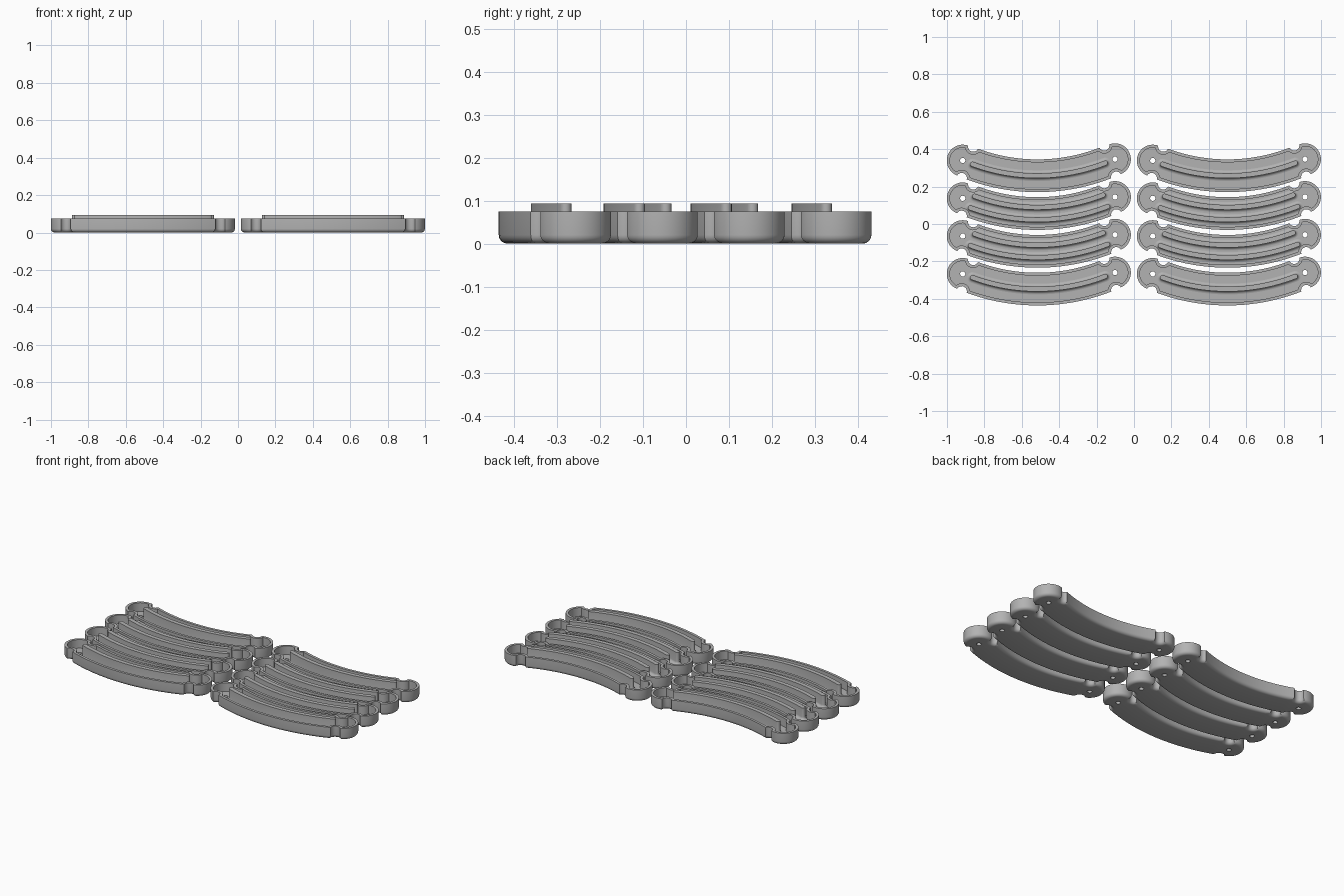
import bpy, bmesh
from math import sin, cos, acos, atan2, sqrt, pi, radians

cube = bpy.data.objects.get("Cube")
if cube:
    bpy.data.objects.remove(cube, do_unlink=True)

BEND = 0.3605        # half length of the curved band (arc radius is 1)
LOBE = BEND + 0.058  # lobe centre along the band
LOBE_R, HALF_W = 0.085, 0.0875
NOTCH_T, NOTCH_N, NOTCH_R = BEND + 0.031, 0.09, 0.028
FLOOR, RIM, WALL, RIB_TOP = 0.02, 0.074, 0.016, 0.093

grey = bpy.data.materials.new("light_grey")
grey.use_nodes = True
colour = (0.45, 0.45, 0.45, 1)
grey.diffuse_color = colour
grey.node_tree.nodes["Principled BSDF"].inputs["Base Color"].default_value = colour


def bend(t, n):
    """Wrap straight coordinates round the arc; the ends stay straight."""
    a = max(-BEND, min(BEND, t))
    e = t - a
    return ((1 - n) * sin(a) + e * cos(a), 1 - (1 - n) * cos(a) + e * sin(a))


def arc(ct, cn, r, a0, a1, steps):
    return [(ct + r * cos(a0 + (a1 - a0) * i / steps),
             cn + r * sin(a0 + (a1 - a0) * i / steps)) for i in range(steps + 1)]


def full_loop(q):
    """Mirror a quarter outline into a closed loop."""
    return (q + [(-t, n) for t, n in reversed(q[:-1])]
            + [(-t, -n) for t, n in q[1:]]
            + [(t, -n) for t, n in reversed(q[1:-1])])


def tray_outline(d):
    """Tray outline moved inwards by d: lobe, notch, band edge."""
    r, rn, h = LOBE_R - d, NOTCH_R + d, HALF_W - d
    dt, dn = NOTCH_T - LOBE, NOTCH_N
    c = sqrt(dt * dt + dn * dn)
    tip = atan2(dn, dt) - acos((r * r + c * c - rn * rn) / (2 * r * c))
    q = arc(LOBE, 0, r, 0, tip, 16)
    start = atan2(q[-1][1] - NOTCH_N, q[-1][0] - NOTCH_T)
    corner = NOTCH_T - sqrt(rn * rn - (NOTCH_N - h) ** 2)
    end = atan2(h - NOTCH_N, corner - NOTCH_T)
    if end > 0:
        end -= 2 * pi
    q += arc(NOTCH_T, NOTCH_N, rn, start, end, 10)[1:]
    q += [(corner * (1 - i / 16), h) for i in range(1, 17)]
    return full_loop(q)


def rib_outline(w):
    q = arc(0.363, 0, w, 0, pi / 2, 6)
    return full_loop(q + [(0.363 * (1 - i / 16), w) for i in range(1, 17)])


def ring(bm, outline, z, shift=0):
    vs = [bm.verts.new((*bend(t, n + shift), z)) for t, n in outline]
    edges = [bm.edges.new((vs[i - 1], vs[i])) for i in range(len(vs))]
    return vs, edges


def skin(bm, rings):
    for (a, _), (b, _) in zip(rings, rings[1:]):
        for i in range(len(a)):
            bm.faces.new((a[i - 1], a[i], b[i], b[i - 1]))


def to_mesh(bm, name):
    bmesh.ops.recalc_face_normals(bm, faces=bm.faces)
    mesh = bpy.data.meshes.new(name)
    bm.to_mesh(mesh)
    bm.free()
    mesh.materials.append(grey)
    return mesh


def make_tray():
    bm = bmesh.new()
    # rounded underside edge, outer wall, rim, inner wall
    f = 0.02
    angles = [pi / 2 * i / 5 for i in range(6)]
    rings = [ring(bm, tray_outline(f * (1 - sin(a))), f * (1 - cos(a))) for a in angles]
    rings += [ring(bm, tray_outline(0), RIM),
              ring(bm, tray_outline(WALL), RIM),
              ring(bm, tray_outline(WALL), FLOOR)]
    skin(bm, rings)
    # screw holes through the floor of both lobes
    low, high = list(rings[0][1]), list(rings[-1][1])
    for side in (-1, 1):
        circle = arc(side * LOBE, 0, 0.014, 0, 2 * pi, 20)[:-1]
        hole = [ring(bm, circle, 0), ring(bm, circle, FLOOR)]
        skin(bm, hole)
        low += hole[0][1]
        high += hole[1][1]
    for edges in (low, high):
        bmesh.ops.triangle_fill(bm, edges=edges, use_beauty=True, normal=(0, 0, 1))
    return to_mesh(bm, "tray")


def make_ribs(name, shifts):
    bm = bmesh.new()
    for s in shifts:
        # flared foot, then a straight wall
        w, f = 0.013, 0.016
        rings = [ring(bm, rib_outline(w + f * (1 - sin(a))), FLOOR + f * (1 - cos(a)), s)
                 for a in [pi / 2 * i / 5 for i in range(6)]]
        rings.append(ring(bm, rib_outline(w), RIB_TOP, s))
        skin(bm, rings)
        bm.faces.new(rings[-1][0])
    return to_mesh(bm, name)


tray = make_tray()
single = make_ribs("single_rib", [0])
double = make_ribs("double_rib", [-0.033, 0.033])

# two columns of four trays, the middle rows with two ribs each
objects = []
for side, x in (("right", -0.508), ("left", 0.508)):
    for row in range(4):
        rib = double if row in (1, 2) else single
        for part, mesh in (("tray", tray), ("rib", rib)):
            ob = bpy.data.objects.new(f"{side}_{part}_{row + 1}", mesh)
            ob.location = (x, 0.258 - 0.202 * row, 0)
            ob.rotation_euler.z = radians(0.5)
            bpy.context.collection.objects.link(ob)
            objects.append(ob)

# smooth curved walls, sharp rims
bpy.ops.object.select_all(action='DESELECT')
for ob in objects:
    ob.select_set(True)
bpy.context.view_layer.objects.active = objects[0]
bpy.ops.object.shade_smooth_by_angle(angle=radians(35))
